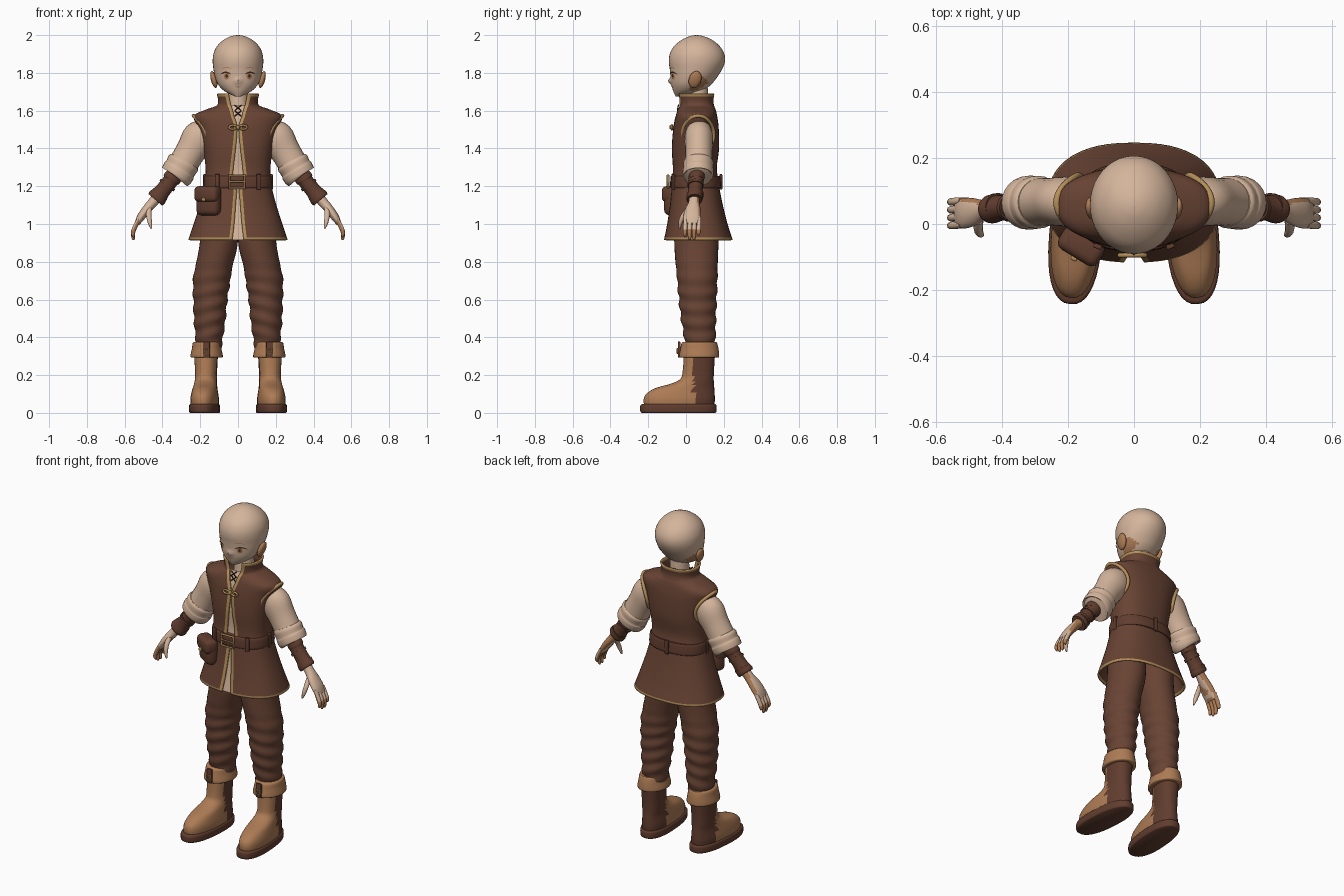
import bpy, bmesh, math
from mathutils import Matrix, Vector
from mathutils.bvhtree import BVHTree

if "Cube" in bpy.data.objects:
    bpy.data.objects.remove(bpy.data.objects["Cube"])


def material(name, rgb):
    m = bpy.data.materials.new(name)
    m.use_nodes = True
    m.diffuse_color = (*rgb, 1)
    m.node_tree.nodes["Principled BSDF"].inputs["Base Color"].default_value = (*rgb, 1)
    return m


SKIN = material("pale skin and linen", (0.66, 0.46, 0.33))
BROWN = material("brown cloth", (0.14, 0.057, 0.034))
LEATHER = material("dark leather", (0.12, 0.047, 0.028))
TAN = material("tan leather", (0.42, 0.2, 0.09))
GOLD = material("gold trim", (0.47, 0.28, 0.105))
DARK = material("dark lines", (0.05, 0.02, 0.012))
SIDES = (("left", 1), ("right", -1))


def finish(name, bm, mats, s=1, matrix=None):
    """Turn a bmesh into an object, moved by matrix and mirrored when s is -1."""
    if matrix:
        bm.transform(matrix)
    bm.transform(Matrix.Diagonal((s, 1, 1, 1)))
    bmesh.ops.recalc_face_normals(bm, faces=bm.faces)
    me = bpy.data.meshes.new(name)
    bm.to_mesh(me)
    bm.free()
    for m in mats:
        me.materials.append(m)
    ob = bpy.data.objects.new(name, me)
    bpy.context.collection.objects.link(ob)
    return ob


def smooth_rows(rows, sub=4):
    """Catmull-Rom interpolation of rows of numbers."""
    out = []
    for i in range(len(rows) - 1):
        p = [rows[max(0, min(len(rows) - 1, i + k))] for k in (-1, 0, 1, 2)]
        for j in range(sub):
            t = j / sub
            out.append([0.5 * (2 * b + (c - a) * t + (2 * a - 5 * b + 4 * c - d) * t * t
                               + (3 * b - a - 3 * c + d) * t ** 3) for a, b, c, d in zip(*p)])
    return out + [list(rows[-1])]


def spow(v, p):
    return math.copysign(abs(v) ** p, v)


def loft(name, rows, mats, n=24, e=2.0, s=1, matrix=None, rule=None, wob=0, sub=4):
    """Skin elliptical rings (x, y, z, rx, ry) that follow a path."""
    bm, rings = bmesh.new(), []
    rows = smooth_rows(rows, sub)
    for i, (x, y, z, rx, ry) in enumerate(rows):
        a, b = rows[max(i - 1, 0)], rows[min(i + 1, len(rows) - 1)]
        u = Vector((0, 1, 0)).cross(Vector(b[:3]) - Vector(a[:3])).normalized()
        ring = []
        for k in range(n):
            t = math.tau * k / n
            fold = 1 + wob * math.sin(80 * z + 2 * math.cos(t)) * max(0, min(1, (0.82 - z) * 5))
            side = u * (rx * fold * spow(math.cos(t), 2 / e))
            front = Vector((0, ry * fold * spow(math.sin(t), 2 / e), 0))
            ring.append(bm.verts.new(Vector((x, y, z)) + side + front))
        rings.append(ring)
    for a, b in zip(rings, rings[1:]):
        for k in range(n):
            bm.faces.new((a[k], a[(k + 1) % n], b[(k + 1) % n], b[k]))
    bm.faces.new(rings[0])
    bm.faces.new(rings[-1])
    bmesh.ops.recalc_face_normals(bm, faces=bm.faces)
    if rule:
        for f in bm.faces:
            f.material_index = int(rule(f.calc_center_median(), f.normal))
    return finish(name, bm, mats, s, matrix)


def upright(rows, x=0):
    """Rows (z, half width, front y, back y) to loft rows."""
    return [(x, (f + b) / 2, z, w, (b - f) / 2) for z, w, f, b in rows]


def box(name, loc, size, mat, yaw=0, bevel=0.01):
    bm = bmesh.new()
    bmesh.ops.create_cube(bm, size=1)
    bm.transform(Matrix.LocRotScale(Vector(loc), Matrix.Rotation(yaw, 3, 'Z'), Vector(size)))
    bmesh.ops.bevel(bm, geom=bm.edges[:], offset=bevel, segments=3, affect='EDGES', profile=0.5)
    return finish(name, bm, [mat])


def wire(name, pts, r, mat, cyclic=False):
    cu = bpy.data.curves.new(name, 'CURVE')
    cu.dimensions, cu.bevel_depth, cu.bevel_resolution = '3D', r, 2
    sp = cu.splines.new('POLY')
    sp.points.add(len(pts) - 1)
    for p, q in zip(sp.points, pts):
        p.co = (*q, 1)
    sp.use_cyclic_u = cyclic
    cu.materials.append(mat)
    ob = bpy.data.objects.new(name, cu)
    bpy.context.collection.objects.link(ob)


# Head, neck and ears
head = loft("head", upright([
    (1.675, 0.015, -0.055, -0.02), (1.69, 0.048, -0.062, 0.04), (1.71, 0.08, -0.07, 0.095),
    (1.74, 0.106, -0.078, 0.135), (1.78, 0.122, -0.082, 0.167), (1.82, 0.13, -0.086, 0.192),
    (1.86, 0.134, -0.091, 0.206), (1.9, 0.13, -0.086, 0.203), (1.94, 0.112, -0.065, 0.18),
    (1.975, 0.076, -0.022, 0.138), (1.995, 0.034, 0.022, 0.09), (2.0, 0.002, 0.053, 0.058)]),
    [SKIN, TAN], n=40,
    rule=lambda c, n: abs(c.x) > 0.07 and 0.02 < c.y < 0.115 and 1.7 < c.z < 1.81 - 0.5 * (c.y - 0.02))
for v in head.data.vertices:  # nose bump
    if v.co.y < 0:
        v.co.y -= 0.016 * math.exp(-((v.co.x / 0.013) ** 2 + ((v.co.z - 1.757) / 0.014) ** 2))
loft("neck", upright([(1.52, 0.07, -0.02, 0.12), (1.6, 0.058, 0.0, 0.12), (1.72, 0.052, 0.01, 0.115)]), [SKIN])
for side, s in SIDES:
    bm = bmesh.new()
    bmesh.ops.create_uvsphere(bm, u_segments=16, v_segments=10, radius=1)
    finish(side + "_ear", bm, [TAN], s, Matrix.LocRotScale(
        Vector((0.128, 0.048, 1.765)), Matrix.Rotation(0.25, 3, 'Y') @ Matrix.Rotation(-0.3, 3, 'X'),
        Vector((0.016, 0.033, 0.047))))

# Painted face details, laid on the head
tree = BVHTree.FromPolygons([v.co for v in head.data.vertices], [p.vertices for p in head.data.polygons])


def decal(name, cx, cz, w, h, mat, bend=0, lift=0.003):
    """Thin elliptical or curved plate following the face."""
    bm = bmesh.new()
    cols = []
    for i in range(13):
        t = -0.98 + 1.96 * i / 12
        half = h * math.sqrt(1 - t * t)
        col = []
        for dz in (-half, 0, half):
            x, z = cx + w * t, cz + dz - bend * t * t
            hit = tree.ray_cast(Vector((x, -1, z)), Vector((0, 1, 0)))[0]
            col.append(bm.verts.new((x, hit.y - lift, z)))
        cols.append(col)
    for a, b in zip(cols, cols[1:]):
        for k in (0, 1):
            bm.faces.new((a[k], b[k], b[k + 1], a[k + 1]))
    finish(name, bm, [mat])


for side, s in SIDES:
    decal(side + "_iris", 0.06 * s, 1.782, 0.014, 0.017, TAN)
    decal(side + "_pupil", 0.06 * s, 1.784, 0.006, 0.009, DARK, lift=0.005)
    decal(side + "_lash", 0.065 * s, 1.803, 0.03, 0.004, DARK, 0.012, 0.006)
    decal(side + "_brow", 0.06 * s, 1.828, 0.025, 0.002, TAN, 0.006)
decal("mouth", 0, 1.725, 0.018, 0.002, TAN, -0.003)

# Sleeveless tunic, open at the front: (z, half width, front, back, half gap)
tunic = smooth_rows([
    (1.69, 0.108, -0.04, 0.145, 0.05), (1.65, 0.1, -0.034, 0.14, 0.042),
    (1.622, 0.112, -0.032, 0.145, 0.035), (1.602, 0.165, -0.04, 0.153, 0.028),
    (1.57, 0.228, -0.05, 0.16, 0.02), (1.51, 0.208, -0.062, 0.168, 0.004),
    (1.4, 0.18, -0.07, 0.17, 0.012), (1.3, 0.167, -0.065, 0.158, 0.024),
    (1.24, 0.168, -0.068, 0.165, 0.026), (1.2, 0.172, -0.07, 0.17, 0.006),
    (1.1, 0.198, -0.08, 0.19, 0.012), (1.0, 0.23, -0.095, 0.215, 0.02),
    (0.915, 0.258, -0.112, 0.242, 0.03)], 5)
E, COLS = 2.4, 50
bm, grid = bmesh.new(), []
for z, w, f, b, gap in tunic:
    a0, a1 = (math.asin((max(g, 0.003) / w) ** (E / 2)) for g in (gap, gap + 0.017))
    angles = [a0] + [a1 + (math.tau - 2 * a1) * k / COLS for k in range(COLS + 1)] + [math.tau - a0]
    grid.append([bm.verts.new((w * spow(math.sin(a), 2 / E),
                               (f + b) / 2 - (b - f) / 2 * spow(math.cos(a), 2 / E), z)) for a in angles])
for p, q in zip(grid, grid[1:]):
    for k in range(COLS + 2):
        face = bm.faces.new((p[k], p[k + 1], q[k + 1], q[k]))
        z = face.calc_center_median().z
        face.material_index = int(k in (0, COLS + 1) or z < 0.932 or z > 1.68)
ob = finish("tunic", bm, [BROWN, GOLD])
mod = ob.modifiers.new("cloth thickness", 'SOLIDIFY')
mod.thickness, mod.offset = 0.01, 0

# Linen shirt front seen through the opening
bm, grid = bmesh.new(), []
for z, w, f, b, gap in tunic:
    if z < 1.63:
        xs = [0.08 * k / 5 for k in range(-5, 6)]
        grid.append([bm.verts.new((x, (f + b) / 2 + 0.012 - (b - f) / 2 *
                                   (1 - (abs(x) / w) ** E) ** (1 / E), z)) for x in xs])
for p, q in zip(grid, grid[1:]):
    for k in range(10):
        bm.faces.new((p[k], p[k + 1], q[k + 1], q[k]))
finish("shirt_front", bm, [SKIN])
for s in (1, -1):
    for z in (1.57, 1.6):
        wire("shirt_lace", [(-0.018 * s, -0.046, z), (0.018 * s, -0.04, z + 0.03)], 0.003, DARK)

# Belt, buckle, loops, clasp and pouch
loft("belt", upright([(1.19, 0.176, -0.08, 0.182), (1.2, 0.18, -0.084, 0.186),
                      (1.245, 0.178, -0.082, 0.182), (1.255, 0.173, -0.077, 0.178)]), [LEATHER], n=48, e=E)
wire("buckle", [(x, -0.095, z) for x, z in ((-0.045, 1.19), (0.035, 1.19), (0.035, 1.258), (-0.045, 1.258))],
     0.007, GOLD, True)
wire("buckle_pin", [(-0.045, -0.097, 1.224), (0.035, -0.097, 1.224)], 0.005, GOLD)
for x, y, yaw in ((0.11, -0.068, 0.35), (-0.11, -0.068, -0.35), (0, 0.185, 0), (0.177, 0.05, 1.57), (-0.177, 0.05, 1.57)):
    box("belt_loop", (x, y, 1.223), (0.025, 0.014, 0.082), LEATHER, yaw, 0.004)
for s in (1, -1):
    wire("clasp_loop", [(s * (0.027 + 0.021 * math.cos(t)), -0.075, 1.512 + 0.011 * math.sin(t))
                        for t in (math.tau * k / 12 for k in range(12))], 0.006, GOLD, True)
box("clasp_knot", (0, -0.077, 1.512), (0.02, 0.02, 0.022), GOLD, 0, 0.006)
box("pouch", (-0.155, -0.06, 1.12), (0.135, 0.075, 0.15), LEATHER, -0.55, 0.03)
box("pouch_flap", (-0.16, -0.067, 1.158), (0.14, 0.08, 0.085), LEATHER, -0.55, 0.025)
box("pouch_button", (-0.182, -0.104, 1.13), (0.02, 0.014, 0.02), GOLD, -0.55, 0.005)

for side, s in SIDES:
    # Sleeve with folded cuff and armhole trim
    loft(side + "_sleeve", [(0.15, 0.068, 1.51, 0.06, 0.06), (0.2, 0.068, 1.46, 0.092, 0.075),
                            (0.25, 0.068, 1.385, 0.08, 0.072), (0.3, 0.066, 1.3, 0.078, 0.074)], [SKIN], s=s)
    loft(side + "_sleeve_cuff", [(0.283, 0.066, 1.335, 0.078, 0.073), (0.29, 0.066, 1.322, 0.087, 0.08),
                                 (0.305, 0.065, 1.295, 0.084, 0.079), (0.312, 0.065, 1.283, 0.088, 0.082),
                                 (0.326, 0.064, 1.256, 0.086, 0.08), (0.33, 0.064, 1.25, 0.075, 0.07)], [SKIN], s=s)
    turn = [math.tau * k / 32 for k in range(32)]
    wire(side + "_armhole_trim", [(s * (0.207 + 0.028 * math.cos(t) - 0.04 * math.sin(t) ** 2),
                                   0.065 + 0.082 * math.sin(t), 1.475 + 0.098 * math.cos(t)) for t in turn],
         0.01, GOLD, True)
    # Forearm wrap
    loft(side + "_bracer", [(0.32, 0.06, 1.28, 0.042, 0.04), (0.35, 0.055, 1.24, 0.048, 0.042),
                            (0.36, 0.053, 1.225, 0.041, 0.039), (0.4, 0.049, 1.175, 0.042, 0.038),
                            (0.428, 0.046, 1.14, 0.051, 0.044), (0.438, 0.045, 1.128, 0.046, 0.04)], [LEATHER], s=s)
    for x, z in ((0.37, 1.212), (0.412, 1.16)):
        loft(side + "_bracer_strap", [(x, 0.051, z, 0.047, 0.043), (x + 0.009, 0.05, z - 0.012, 0.047, 0.043)],
             [LEATHER], s=s)
    # Hand
    loft(side + "_palm", [(0.425, 0.045, 1.145, 0.028, 0.028), (0.455, 0.042, 1.11, 0.026, 0.03),
                          (0.485, 0.036, 1.075, 0.024, 0.042), (0.515, 0.033, 1.035, 0.021, 0.047),
                          (0.535, 0.033, 1.0, 0.013, 0.043)], [SKIN, TAN], s=s,
         rule=lambda c, n: n.y > 0.5 or n.x < -0.75)
    for k, tip in enumerate((0.93, 0.915, 0.915, 0.94)):
        y = -0.002 + 0.024 * k
        loft(side + "_finger", [(0.522, y, 1.03, 0.011, 0.011), (0.545, y - 0.002, 0.985, 0.012, 0.012),
                                (0.556, y - 0.003, 0.955, 0.011, 0.011), (0.554, y - 0.003, tip + 0.01, 0.009, 0.009),
                                (0.552, y - 0.003, tip, 0.003, 0.003)],
             [SKIN, TAN], n=10, s=s, rule=lambda c, n: c.z < 0.97 or n.x < 0)
    loft(side + "_thumb", [(0.47, 0.015, 1.085, 0.014, 0.016), (0.472, -0.015, 1.045, 0.014, 0.014),
                           (0.466, -0.03, 1.005, 0.011, 0.011), (0.458, -0.034, 0.975, 0.004, 0.004)],
         [SKIN], n=12, s=s)
    # Trouser leg with folds
    loft(side + "_trouser_leg", [(0.155, 0.075, 0.34, 0.066, 0.075), (0.152, 0.072, 0.42, 0.075, 0.085),
                                 (0.15, 0.066, 0.5, 0.084, 0.092), (0.147, 0.062, 0.6, 0.09, 0.1),
                                 (0.14, 0.06, 0.7, 0.098, 0.106), (0.122, 0.056, 0.8, 0.096, 0.112),
                                 (0.102, 0.055, 0.9, 0.1, 0.117), (0.098, 0.055, 1.02, 0.1, 0.118)],
         [BROWN], n=32, s=s, wob=0.045, sub=8)
    # Boot, turned slightly outward
    pivot = Matrix.Translation((0.168, 0.08, 0))
    toe_out = pivot @ Matrix.Rotation(0.075, 4, 'Z') @ pivot.inverted()
    loft(side + "_boot", upright([
        (0.035, 0.072, -0.222, 0.15), (0.07, 0.074, -0.225, 0.153), (0.1, 0.07, -0.212, 0.152),
        (0.13, 0.064, -0.165, 0.15), (0.155, 0.06, -0.08, 0.148), (0.18, 0.058, -0.03, 0.147),
        (0.22, 0.058, -0.018, 0.148), (0.3, 0.062, -0.012, 0.153), (0.34, 0.062, -0.01, 0.155)], 0.168),
        [TAN, LEATHER], n=32, e=2.3, s=s, matrix=toe_out, rule=lambda c, n: c.y > 0.035)
    loft(side + "_sole", upright([(0.0, 0.075, -0.235, 0.155), (0.008, 0.08, -0.243, 0.162),
                                  (0.038, 0.08, -0.243, 0.162), (0.046, 0.074, -0.234, 0.155)], 0.168),
         [LEATHER], n=36, e=2.4, s=s, matrix=toe_out)
    loft(side + "_boot_cuff", upright([(0.292, 0.078, -0.03, 0.168), (0.3, 0.086, -0.038, 0.176),
                                       (0.34, 0.078, -0.03, 0.172), (0.368, 0.074, -0.024, 0.165),
                                       (0.376, 0.068, -0.016, 0.16)], 0.166), [TAN], n=32, s=s)
    box(side + "_cuff_strap", (0.166 * s, -0.036, 0.335), (0.034, 0.014, 0.085), LEATHER, 0, 0.004)
    wire(side + "_cuff_buckle", [(s * 0.166 + dx, -0.045, 0.328 + dz) for dx, dz in
                                 ((-0.013, -0.014), (0.013, -0.014), (0.013, 0.014), (-0.013, 0.014))], 0.004, GOLD, True)

# Smooth shading with crisp creases
bpy.ops.object.select_all(action='DESELECT')
for ob in bpy.context.collection.objects:
    if ob.type == 'MESH':
        ob.select_set(True)
        bpy.context.view_layer.objects.active = ob
bpy.ops.object.shade_smooth_by_angle(angle=math.radians(45))
